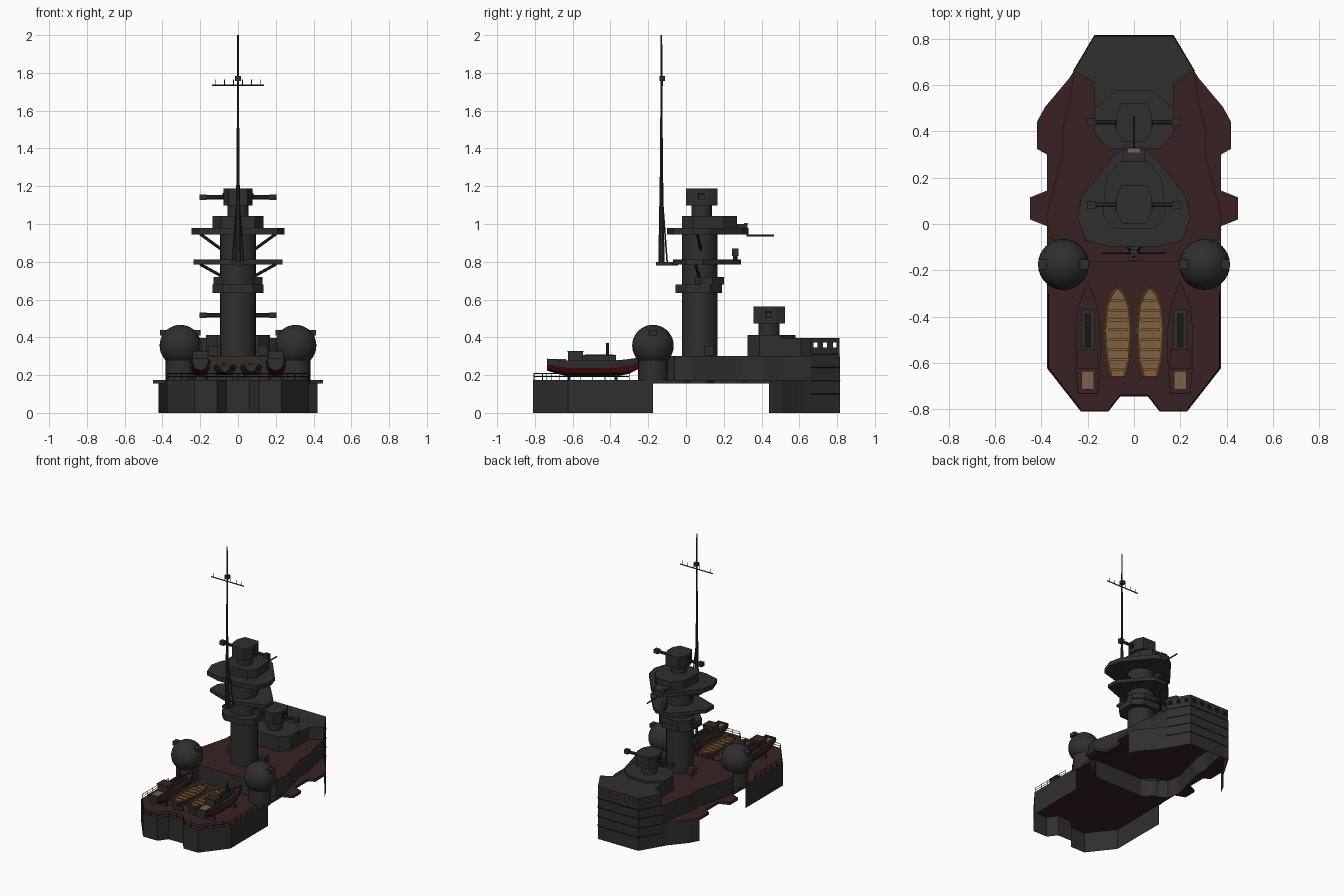
import bpy, bmesh, math
from mathutils import Vector

cube = bpy.data.objects.get("Cube")
if cube:
    bpy.data.objects.remove(cube, do_unlink=True)


def material(name, rgb):
    m = bpy.data.materials.new(name)
    m.use_nodes = True
    m.diffuse_color = (*rgb, 1)
    m.node_tree.nodes["Principled BSDF"].inputs["Base Color"].default_value = (*rgb, 1)
    return m


GRAY = material("dark gray paint", (.028, .028, .028))
DECK = material("dark red deck", (.04, .016, .016))
RED = material("hull red", (.07, .004, .004))
WOOD = material("orange wood", (.27, .12, .025))
TAN = material("tan planking", (.2, .12, .06))
BLACK = material("black fittings", (.008, .008, .008))


def finish(name, bm, *mats, smooth=False):
    me = bpy.data.meshes.new(name)
    bm.to_mesh(me)
    bm.free()
    for m in mats:
        me.materials.append(m)
    ob = bpy.data.objects.new(name, me)
    bpy.context.collection.objects.link(ob)
    if smooth:
        bpy.ops.object.select_all(action='DESELECT')
        ob.select_set(True)
        bpy.context.view_layer.objects.active = ob
        bpy.ops.object.shade_smooth_by_angle(angle=math.radians(35))
    return ob


def mirrored(half):
    return half + [(-x, y) for x, y in reversed(half)]


def slab(name, pts, z0, z1, side=GRAY, top=GRAY):
    bm = bmesh.new()
    face = bm.faces.new([bm.verts.new((x, y, z0)) for x, y in pts])
    ext = bmesh.ops.extrude_face_region(bm, geom=[face], use_keep_orig=True)
    bmesh.ops.translate(bm, vec=(0, 0, z1 - z0),
                        verts=[g for g in ext["geom"] if isinstance(g, bmesh.types.BMVert)])
    bmesh.ops.recalc_face_normals(bm, faces=bm.faces)
    for f in bm.faces:
        f.material_index = int(abs(f.normal.z) > .5)
    return finish(name, bm, side, top)


def wall(name, pts, z0, z1, windows=0):
    # Thin sheet wall along a path, optionally pierced by a row of windows
    bm = bmesh.new()

    def quad(a, b, lo, hi):
        bm.faces.new([bm.verts.new((*p, z)) for p, z in ((a, lo), (a, hi), (b, hi), (b, lo))])
    for p, q in zip(pts, pts[1:]):
        p, q = Vector(p), Vector(q)
        if not windows:
            quad(p, q, z0, z1)
            continue
        quad(p, q, z0, z1 - .05)
        quad(p, q, z1 - .022, z1)
        for i in range(windows + 1):
            a, b = max(0, (i - .3) / windows), min(1, (i + .3) / windows)
            quad(p.lerp(q, a), p.lerp(q, b), z1 - .05, z1 - .022)
    bmesh.ops.remove_doubles(bm, verts=bm.verts, dist=.0001)
    return finish(name, bm, GRAY)


def box(name, c, s, mat=GRAY):
    bm = bmesh.new()
    bmesh.ops.create_cube(bm, size=1)
    bmesh.ops.scale(bm, vec=s, verts=bm.verts)
    bmesh.ops.translate(bm, vec=c, verts=bm.verts)
    return finish(name, bm, mat)


def rod(name, a, b, r, r2=None, mat=GRAY, n=8):
    a, b = Vector(a), Vector(b)
    bm = bmesh.new()
    bmesh.ops.create_cone(bm, cap_ends=True, segments=n, radius1=r,
                          radius2=r if r2 is None else r2, depth=(b - a).length)
    bm.transform((b - a).to_track_quat('Z', 'Y').to_matrix().to_4x4())
    bmesh.ops.translate(bm, vec=(a + b) / 2, verts=bm.verts)
    return finish(name, bm, mat, smooth=True)


def railing(name, pts, z):
    for p, q in zip(pts, pts[1:]):
        p, q = Vector((*p, z)), Vector((*q, z))
        n = max(1, round((q - p).length / .06))
        for h in (.017, .034):
            up = Vector((0, 0, h))
            rod(name + "_rail", p + up, q + up, .002, mat=BLACK, n=4)
        for i in range(n + 1):
            f = p.lerp(q, i / n)
            rod(name + "_post", f, f + Vector((0, 0, .036)), .002, mat=BLACK, n=4)


# Hull walls: hollow aft skirt and bow skirt
aft = [(.375, -.175), (.375, -.625), (.23, -.81), (.11, -.81), (.06, -.745)]
bow = [(.42, .44), (.385, .505), (.28, .63), (.17, .815)]
wall("aft_hull", mirrored(aft), 0, .157)
wall("bow_hull", bow + [(-x, y) for x, y in reversed(bow)], 0, .175)

# Lower deck: aft area plus side walkways with wings
upper = [(.26, .66), (.28, .52), (.31, .41), (.31, .30), (.38, .03), (.36, -.06), (.2, -.165)]
walkway = [(.28, .63), (.385, .505), (.42, .44), (.42, .325), (.375, .3), (.375, .145),
           (.45, .115), (.45, .02), (.375, -.01), (.375, -.165)]
slab("aft_deck", mirrored([(.375, -.165)] + aft[1:]), .155, .175, GRAY, DECK)
for s in (1, -1):
    ring = walkway + list(reversed(upper))
    slab("side_walkway", [(s * x, y) for x, y in ring], .155, .175, GRAY, DECK)

# Raised middle deck house
wall("deck_house_wall", mirrored(upper), .155, .295)
wall("bow_middle_wall", mirrored([(.17, .815), (.26, .66)])[1::-1], .155, .3)
wall("bow_middle_wall_left", [(-.17, .815), (-.26, .66)], .155, .3)
wall("bow_middle_face", [(-.17, .815), (.17, .815)], .155, .3)
slab("upper_deck", mirrored([(.17, .815)] + upper), .292, .302, GRAY, DECK)

# Bow block with window row
corner, shoulder = (.17, .813), (.26, .66)
for s in (1, -1):
    wall("bow_side", [(s * x, y) for x, y in (corner, shoulder)], .3, .395, 3)
    wall("bow_inner_side", [(s * x, y) for x, y in (shoulder, (.17, .61), (.17, .45))], .3, .395)
wall("bow_face", [(-.17, .813), (.17, .813)], .3, .395, 5)
slab("bow_roof", mirrored([corner, shoulder, (.17, .61), (.17, .45)]), .39, .397)
for z in (.1, .17, .24, .31):
    rod("bow_seam", (-.17, .815, z), (.17, .815, z), .002, mat=BLACK, n=4)
    for s in (1, -1):
        rod("bow_side_seam", (s * .17, .815, z), (s * .262, .66, z), .002, mat=BLACK, n=4)
slab("bow_platform", mirrored([(.075, .58), (.17, .5), (.17, .39), (.11, .325)]), .3, .412)


# Rangefinder directors
def director(name, y, z):
    rod(name + "_neck", (0, y, z - .07), (0, y, z), .055, n=16)
    slab(name + "_housing", mirrored([(.055, y + .083), (.078, y + .03), (.078, y - .03),
                                      (.05, y - .083)]), z, z + .09)
    rod(name + "_arm", (-.2, y, z + .045), (.2, y, z + .045), .011, n=10)
    for s in (1, -1):
        box(name + "_lens", (s * .185, y, z + .045), (.035, .032, .03))
        box(name + "_hatch", (s * .078, y - .005, z + .05), (.006, .035, .035), BLACK)


director("bow_director", .44, .472)
director("top_director", .083, 1.097)

# Tower with its platforms
rod("tower", (0, .073, .3), (0, .073, 1.04), .094, n=32)
slab("searchlight_ring", mirrored([(.07, .19), (.135, .13), (.135, 0), (.08, -.055)]), .635, .68)
slab("searchlight_ring_top", mirrored([(.07, .2), (.13, .14), (.13, .08), (.09, .05)]), .68, .72)
slab("lower_platform", mirrored([(.05, .29), (.1, .25), (.235, .09), (.235, 0), (.1, -.05),
                                 (.03, -.07)]), .785, .812)
slab("bridge_platform", mirrored([(.04, .33), (.09, .29), (.225, .12), (.245, .03), (.21, -.07),
                                  (.1, -.1)]), .945, .978)
slab("bridge_house", mirrored([(.06, .27), (.12, .2), (.135, .04), (.09, -.02)]), .97, 1.042)
box("bridge_front", (0, .295, .985), (.09, .06, .03))
box("bridge_lamp", (0, .318, 1.002), (.05, .02, .006), TAN)
rod("bridge_spar", (0, .32, .94), (0, .465, .94), .005)
rod("sight_base", (0, .26, .81), (0, .26, .835), .012)
box("sight", (0, .26, .85), (.035, .035, .04))
for s in (1, -1):
    rod("platform_strut", (s * .08, .07, .72), (s * .2, .05, .787), .008)
    rod("bridge_strut", (s * .08, .08, .86), (s * .2, .06, .947), .008)
    box("tower_vent", (s * .13, .12, .33), (.05, .05, .05))

# Mast and yard
box("mast_bracket", (0, -.1, .79), (.05, .115, .018))
rod("mast_lower", (0, -.13, .78), (0, -.13, 1.25), .017, .009, n=10)
rod("mast_upper", (0, -.13, 1.25), (0, -.13, 2), .008, .004)
for s in (1, -1):
    rod("mast_leg", (s * .03, -.1, .8), (0, -.13, 1.2), .004)
rod("yard", (-.137, -.125, 1.735), (.137, -.125, 1.735), .004)
for i in range(6):
    x = -.12 + i * .048
    rod("aerial", (x, -.125, 1.735), (x, -.125, 1.765), .002, n=4)
box("mast_head", (0, -.125, 1.77), (.03, .03, .025))

# Spherical directors on pedestals
for s in (1, -1):
    rod("dome_pedestal", (s * .305, -.175, .157), (s * .305, -.175, .3), .078, n=24)
    bm = bmesh.new()
    bmesh.ops.create_uvsphere(bm, u_segments=32, v_segments=18, radius=.11)
    bmesh.ops.translate(bm, vec=(s * .305, -.175, .356), verts=bm.verts)
    finish("dome", bm, GRAY, smooth=True)
    for d in (-.09, .09):
        box("dome_sight", (s * .305 + d, -.175, .425), (.035, .045, .03))


# Boats
def hull(name, x, stations, top, depth, low, high):
    # Lofted hull; lower strakes and upper strakes get separate colours
    bm = bmesh.new()
    section = ((1, 0), (.92, -.45), (.6, -.85), (0, -1), (-.6, -.85), (-.92, -.45), (-1, 0))
    rows = [[bm.verts.new((x + a * w, y, top + rise + b * depth * k)) for a, b in section]
            for y, w, rise, k in stations]
    for r, q in zip(rows, rows[1:]):
        for i in range(6):
            bm.faces.new((r[i], q[i], q[i + 1], r[i + 1])).material_index = int(i in (0, 5))
    bm.faces.new(rows[0]).material_index = 1
    bmesh.ops.recalc_face_normals(bm, faces=bm.faces)
    return finish(name, bm, low, high)


for s in (1, -1):
    # Open rowing boat
    x = s * .07
    row = [(-.66, .028, .01, .7), (-.58, .048, .002, 1), (-.46, .056, 0, 1),
           (-.36, .048, .004, 1), (-.31, .03, .01, .9), (-.275, .004, .018, .6)]
    hull("rowing_boat", x, row, .245, .055, GRAY, GRAY)
    rim = [(x + w, y) for y, w, _, _ in row] + [(x - w, y) for y, w, _, _ in reversed(row)]
    slab("rowing_boat_floor", rim, .231, .236, GRAY, TAN)
    for a, b in zip(row, row[1:]):
        for d in (1, -1):
            rod("rowing_boat_gunwale", (x + d * a[1], a[0], .246 + a[2]),
                (x + d * b[1], b[0], .246 + b[2]), .006, mat=WOOD, n=6)
    for i in range(8):
        y = -.63 + i * .043
        box("rowing_boat_bench", (x, y, .246), (.082 if 0 < i < 7 else .06, .011, .007), WOOD)
    # Motor launch
    x = s * .2
    launch = [(-.735, .043, .012, .75), (-.62, .054, 0, 1), (-.45, .055, 0, 1),
              (-.36, .043, .004, 1), (-.3, .022, .01, .9), (-.25, .003, .018, .7)]
    hull("launch_hull", x, launch, .275, .085, RED, GRAY)
    rim = [(x + w, y) for y, w, _, _ in launch] + [(x - w, y) for y, w, _, _ in reversed(launch)]
    slab("launch_deck", rim, .27, .277, GRAY, DECK)
    box("launch_cabin", (x, -.46, .288), (.06, .18, .035))
    box("launch_skylight", (x, -.46, .307), (.03, .15, .006), BLACK)
    box("launch_wheelhouse", (x, -.585, .298), (.08, .08, .05))
    box("launch_roof", (x, -.585, .325), (.088, .085, .006), DECK)
    box("launch_cockpit", (x, -.675, .28), (.055, .08, .008), TAN)
    rod("launch_funnel", (x, -.415, .29), (x, -.415, .37), .008)
    for y in (-.62, -.37):
        for bx in (.07, .2):
            box("boat_cradle", (s * bx, y, .187), (.08, .016, .03))

# Railings round the deck edges
edge = [(.37, -.3)] + [(.37, -.622), (.228, -.805), (.112, -.805), (.06, -.74)]
railing("aft_railing", mirrored(edge), .175)
